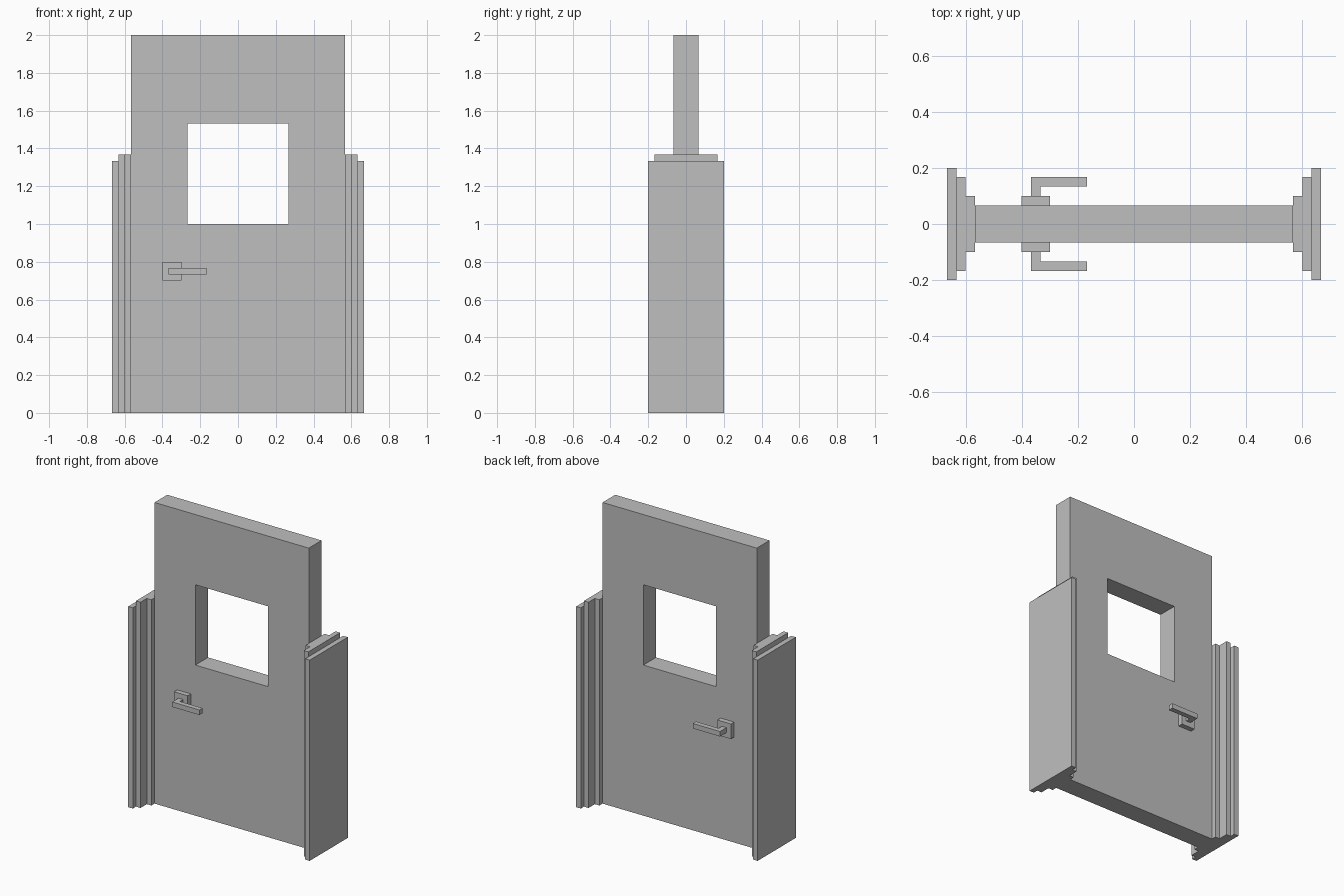
import bpy
import bmesh
from mathutils import Matrix, Vector

cube = bpy.data.objects.get("Cube")
if cube:
    bpy.data.objects.remove(cube, do_unlink=True)

# Single plain grey finish
grey = bpy.data.materials.new("plain grey")
grey.use_nodes = True
colour = (0.52, 0.52, 0.52, 1)
grey.diffuse_color = colour
grey.node_tree.nodes["Principled BSDF"].inputs["Base Color"].default_value = colour

U = 1 / 30  # the design unit: every part sits on this grid


def add_object(name, bm):
    bmesh.ops.recalc_face_normals(bm, faces=bm.faces)
    mesh = bpy.data.meshes.new(name)
    bm.to_mesh(mesh)
    bm.free()
    mesh.materials.append(grey)
    obj = bpy.data.objects.new(name, mesh)
    bpy.context.collection.objects.link(obj)
    return obj


def box(name, x, y, z):
    """Box from (low, high) ranges in grid units."""
    low, high = (Vector(c) * U for c in zip(x, y, z))
    bm = bmesh.new()
    place = Matrix.Translation((low + high) / 2) @ Matrix.Diagonal((high - low).to_4d())
    bmesh.ops.create_cube(bm, size=1, matrix=place)
    return add_object(name, bm)


def prism(name, outline, low, high):
    """Outline in x and y, extruded upwards."""
    bm = bmesh.new()
    face = bm.faces.new([bm.verts.new(Vector((x, y, low)) * U) for x, y in outline])
    top = bmesh.ops.extrude_face_region(bm, geom=[face])["geom"]
    verts = [v for v in top if isinstance(v, bmesh.types.BMVert)]
    bmesh.ops.translate(bm, verts=verts, vec=(0, 0, (high - low) * U))
    return add_object(name, bm)


# Door leaf: a frame of four mitred pieces around the window opening
bm = bmesh.new()
corners = [(-1, 0), (1, 0), (1, 1), (-1, 1)]
rings = {}
for side in (-2, 2):
    outer = [bm.verts.new(Vector((17 * x, side, 60 * z)) * U) for x, z in corners]
    inner = [bm.verts.new(Vector((8 * x, side, 30 + 16 * z)) * U) for x, z in corners]
    rings[side] = outer, inner
    for i in range(4):
        j = (i + 1) % 4
        bm.faces.new((outer[i], outer[j], inner[j], inner[i]))
for front, back in zip(rings[-2], rings[2]):
    for i in range(4):
        j = (i + 1) % 4
        bm.faces.new((front[i], front[j], back[j], back[i]))
add_object("door_leaf", bm)

# Stepped side panels, mirrored left and right
for side, s in (("left", 1), ("right", -1)):
    for part, inner, depth, height in (("inner_strip", 17, 3, 41),
                                       ("middle_strip", 18, 5, 41),
                                       ("outer_panel", 19, 6, 40)):
        box(f"{side}_{part}", sorted((s * inner, s * (inner + 1))), (-depth, depth), (0, height))

# Lever handles on both faces
for side, s in (("front", -1), ("back", 1)):
    box(f"{side}_handle_plate", (-12, -9), sorted((2 * s, 3 * s)), (21, 24))
    lever = [(-11, 3 * s), (-10, 3 * s), (-10, 4 * s), (-5, 4 * s), (-5, 5 * s), (-11, 5 * s)]
    prism(f"{side}_lever", lever, 22, 23)
